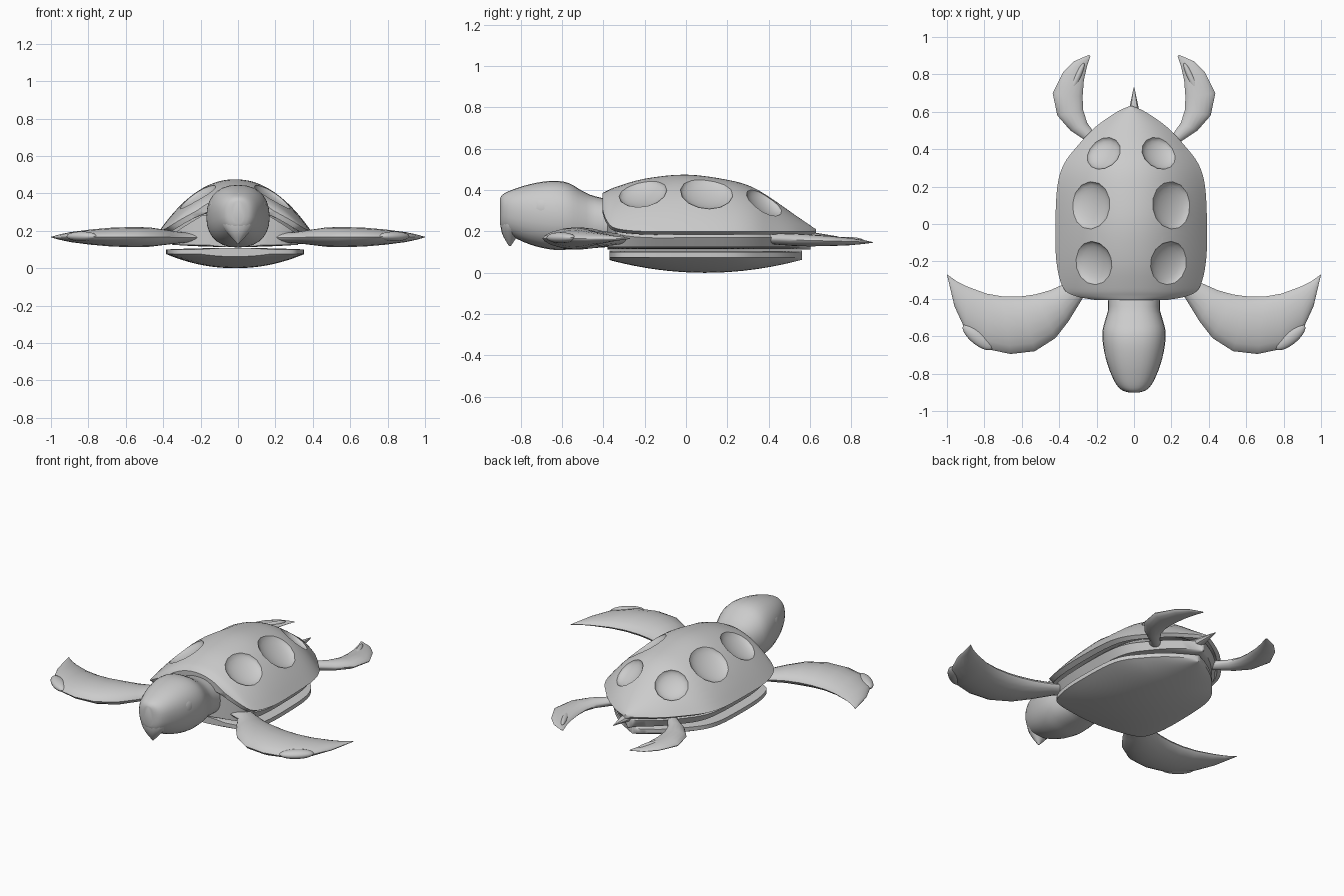
import bpy, bmesh
from math import pi, sin, cos, radians
from mathutils import Vector, Matrix

cube = bpy.data.objects.get("Cube")
if cube:
    bpy.data.objects.remove(cube, do_unlink=True)

grey = bpy.data.materials.new("plain grey")
grey.use_nodes = True
grey.diffuse_color = (0.6, 0.6, 0.6, 1)
for node in grey.node_tree.nodes:
    if node.type == 'BSDF_PRINCIPLED':
        node.inputs["Base Color"].default_value = (0.6, 0.6, 0.6, 1)

SHELL_X = -0.015


def finish(bm, name, angle=40):
    bmesh.ops.recalc_face_normals(bm, faces=bm.faces)
    mesh = bpy.data.meshes.new(name)
    bm.to_mesh(mesh)
    bm.free()
    mesh.materials.append(grey)
    ob = bpy.data.objects.new(name, mesh)
    bpy.context.collection.objects.link(ob)
    shade(ob, angle)
    return ob


def shade(ob, angle=40):
    bpy.ops.object.select_all(action='DESELECT')
    ob.select_set(True)
    bpy.context.view_layer.objects.active = ob
    bpy.ops.object.shade_smooth_by_angle(angle=radians(angle))


def smooth_rows(rows, steps):
    """Resample table rows along a Catmull-Rom curve."""
    out = []
    for i in range(len(rows) - 1):
        a, b = rows[max(i - 1, 0)], rows[i]
        c, d = rows[i + 1], rows[min(i + 2, len(rows) - 1)]
        for k in range(steps):
            t = k / steps
            out.append([0.5 * (2 * q + (r - p) * t + (2 * p - 5 * q + 4 * r - s) * t * t
                        + (3 * q - p - 3 * r + s) * t ** 3) for p, q, r, s in zip(a, b, c, d)])
    return out + [list(rows[-1])]


def loft(name, rings, angle=40):
    bm = bmesh.new()
    loops = [[bm.verts.new(p) for p in ring] for ring in rings]
    n = len(loops[0])
    for a, b in zip(loops, loops[1:]):
        for i in range(n):
            j = (i + 1) % n
            bm.faces.new((a[i], a[j], b[j], b[i]))
    bm.faces.new(loops[0])
    bm.faces.new(loops[-1])
    return finish(bm, name, angle)


def ellipsoid(bm, matrix, radii, segments=24):
    bmesh.ops.create_uvsphere(bm, u_segments=segments, v_segments=12, radius=1,
                              matrix=matrix @ Matrix.Diagonal((*radii, 1)))


def arch(t):
    return 1 - abs(t) ** 2.1


def plate_ring(y, w, top, top_h, bottom, bottom_h, inset=0.0, n=24):
    """Closed section with an arched upper side and an arched lower side."""
    ts = [2 * i / n - 1 for i in range(n + 1)]
    inner = max(w - inset, w * 0.5)
    upper = [(SHELL_X + w * t, y, top + top_h * arch(t)) for t in ts]
    lower = [(SHELL_X + inner * t, y, bottom + bottom_h * arch(t)) for t in reversed(ts)]
    return upper + lower


def oval_ring(y, w, low, mid, high, power=2.3, n=28):
    ring = []
    for i in range(n):
        a = 2 * pi * i / n
        c, s = cos(a), sin(a)
        x = w * abs(c) ** (2 / power) * (1 if c > 0 else -1)
        rise = abs(s) ** (2 / power)
        ring.append((x, y, mid + (high - mid) * rise if s > 0 else mid - (mid - low) * rise))
    return ring


# Shell outline: y, half width, rim height, ridge height
outline = smooth_rows([
    (-.405, .20, .31, .385), (-.385, .30, .255, .395), (-.34, .365, .215, .415),
    (-.2, .40, .2, .455), (0, .405, .2, .475), (.2, .395, .2, .45),
    (.32, .36, .2, .415), (.42, .285, .2, .355), (.52, .19, .2, .285),
    (.60, .075, .2, .23), (.63, .008, .2, .21)], 4)
shell = loft("shell", [plate_ring(y, w, r, h - r, r - .015, max(h - r - .06, 0), .03)
                       for y, w, r, h in outline])


def shell_height(x, y):
    for a, b in zip(outline, outline[1:]):
        if a[0] <= y <= b[0]:
            f = (y - a[0]) / (b[0] - a[0])
            w, r, h = [p + (q - p) * f for p, q in zip(a[1:], b[1:])]
            return r + (h - r) * arch(x / w)
    return 0


# Six scooped hollows in the shell
bm = bmesh.new()
for x, y, radius in ((.205, -.21, .12), (.22, .10, .13), (.15, .38, .1)):
    for side in (-1, 1):
        px, e = x * side, .02
        normal = Vector((shell_height(px - e, y) - shell_height(px + e, y),
                         shell_height(px, y - e) - shell_height(px, y + e), 2 * e))
        place = Matrix.Translation((px + SHELL_X, y, shell_height(px, y)))
        ellipsoid(bm, place @ normal.to_track_quat('Z', 'Y').to_matrix().to_4x4(),
                  (radius, radius, .042), 14)
cutter = finish(bm, "hollow_cutter")
cutter.hide_render = True
cut = shell.modifiers.new("hollows", 'BOOLEAN')
cut.operation, cut.solver, cut.object = 'DIFFERENCE', 'EXACT', cutter
bpy.context.view_layer.objects.active = shell
bpy.ops.object.modifier_apply(modifier=cut.name)
bpy.data.objects.remove(cutter, do_unlink=True)
shade(shell, 30)

# Body under the shell, and the separate belly plate
loft("body", [plate_ring(.1 + (y - .1) * .95, w * .9, r - .03, max(h - r - .09, .015), .125, -.012, .03)
              for y, w, r, h in outline])
loft("belly_plate", [plate_ring(.095 + (y - .1125) * .9, w * .91, .1, .008, .075,
                                -.012 - .063 * max(1 - ((y - .11) / .52) ** 2, 0))
                     for y, w, r, h in outline])

# Head and neck: y, half width, underside, widest height, top
head = smooth_rows([
    (-.90, .03, .235, .30, .36), (-.885, .07, .205, .30, .38), (-.84, .105, .175, .30, .402),
    (-.75, .142, .135, .29, .43), (-.65, .165, .112, .28, .445), (-.57, .168, .112, .27, .435),
    (-.50, .15, .115, .25, .395), (-.44, .138, .12, .24, .37), (-.30, .15, .13, .23, .34)], 3)
loft("head_and_neck", [oval_ring(*row) for row in head])

# Hooked beak: height, centre y, half width, half depth
beak = smooth_rows([(.30, -.83, .09, .07), (.23, -.84, .085, .058), (.18, -.85, .05, .036),
                    (.13, -.852, .004, .005)], 3)
loft("beak", [[(w * cos(a), y + d * sin(a), z) for a in (2 * pi * i / 16 for i in range(16))]
              for z, y, w, d in beak])

# Tail spike
tail = [(.55, .045, .035), (.62, .025, .02), (.73, .002, .002)]
loft("tail", [[(w * cos(i * pi / 4), y, .175 + h * sin(i * pi / 4)) for i in range(8)]
              for y, w, h in tail])

# Flipper tables: outer edge x, y, inner edge x, y, half thickness, height
front_rows = [(.18, -.36, .26, -.26, .025, .165), (.27, -.39, .36, -.315, .03, .163),
              (.35, -.52, .45, -.355, .042, .165), (.42, -.61, .53, -.377, .052, .166),
              (.53, -.68, .61, -.388, .054, .166), (.66, -.695, .70, -.388, .05, .166),
              (.78, -.67, .79, -.372, .041, .166), (.90, -.57, .89, -.335, .027, .166),
              (.96, -.44, .95, -.305, .014, .166), (1.0, -.27, .996, -.272, .002, .166)]
rear_rows = [(.20, .36, .12, .42, .025, .165), (.25, .44, .20, .47, .028, .163),
             (.34, .50, .25, .54, .03, .16), (.41, .58, .272, .61, .029, .157),
             (.435, .70, .275, .68, .025, .154), (.38, .81, .268, .77, .018, .151),
             (.32, .87, .252, .84, .01, .149), (.24, .905, .233, .898, .002, .147)]


def flipper(name, rows, side):
    rings = []
    for ax, ay, bx, by, h, z in rows:
        ring = []
        for i in range(16):
            a = 2 * pi * i / 16
            f = (1 + cos(a)) / 2
            ring.append((side * (bx + (ax - bx) * f), by + (ay - by) * f,
                         z + h * sin(a) * abs(sin(a)) ** .3))
        rings.append(ring)
    loft(name, rings, 50)


def lump(name, centre, radii, turn):
    bm = bmesh.new()
    ellipsoid(bm, Matrix.Translation(centre) @ Matrix.Rotation(turn, 4, 'Z'), radii)
    finish(bm, name)


for side, label in ((1, "left"), (-1, "right")):
    flipper(label + "_front_flipper", front_rows, side)
    flipper(label + "_rear_flipper", rear_rows, side)
    lump(label + "_flipper_pad", (side * .835, -.605, .17), (.1, .04, .026), side * radians(39))
    lump(label + "_rear_fold", (side * .31, .77, .156), (.1, .018, .018), side * radians(115))
    lump(label + "_eye", (side * .128, -.70, .31), (.026, .06, .055), side * radians(-14))
